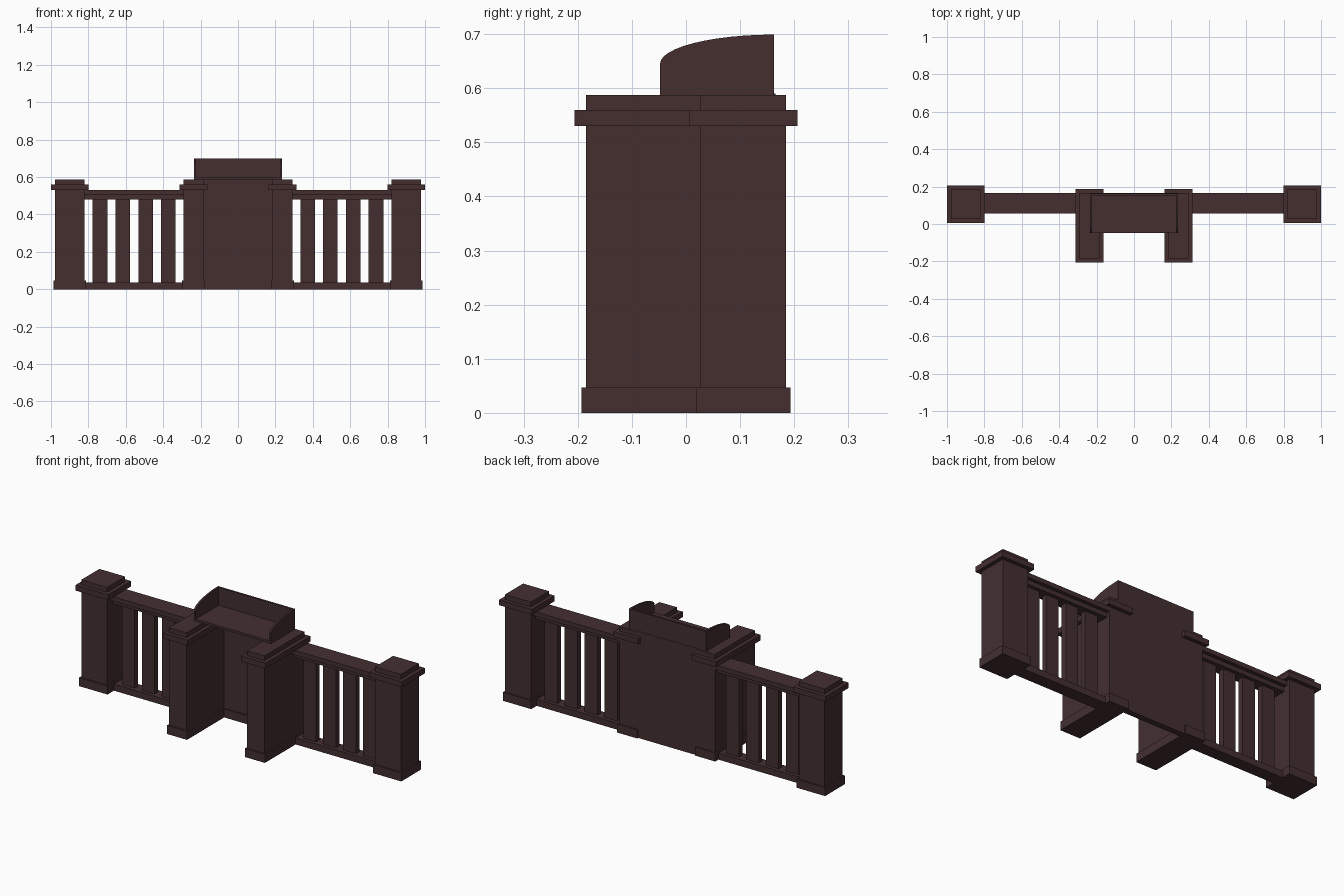
import bpy, bmesh, math

if "Cube" in bpy.data.objects:
    bpy.data.objects.remove(bpy.data.objects["Cube"])

wood = bpy.data.materials.new("dark brown wood")
wood.diffuse_color = (0.058, 0.028, 0.030, 1)
wood.use_nodes = True
wood.node_tree.nodes["Principled BSDF"].inputs["Base Color"].default_value = wood.diffuse_color


def finish(name, bm):
    bmesh.ops.recalc_face_normals(bm, faces=bm.faces)
    me = bpy.data.meshes.new(name)
    bm.to_mesh(me)
    bm.free()
    me.materials.append(wood)
    ob = bpy.data.objects.new(name, me)
    bpy.context.collection.objects.link(ob)
    return ob


def box(name, x, y, z):
    """Box given by its (min, max) ranges."""
    bm = bmesh.new()
    bmesh.ops.create_cube(bm, size=1)
    for v in bm.verts:
        v.co = [r[0] + (c + 0.5) * (r[1] - r[0]) for c, r in zip(v.co, (x, y, z))]
    return finish(name, bm)


def side_box(name, s, x, y, z):
    """Box on the right (s=1) or mirrored to the left (s=-1)."""
    return box(name, x if s > 0 else (-x[1], -x[0]), y, z)


def post(name, s, x, y):
    """Square post with plinth and two-step cap."""
    def grow(d):
        return (x[0] - d, x[1] + d), (y[0] - d, y[1] + d)
    side_box(name + "_shaft", s, x, y, (0, 0.53))
    side_box(name + "_plinth", s, *grow(0.008), (0, 0.047))
    side_box(name + "_cap", s, *grow(0.021), (0.53, 0.56))
    side_box(name + "_cap_top", s, x, y, (0.56, 0.587))


def tray_side(name, x0, x1):
    """Tray end board with a quarter-ellipse top edge."""
    y0, y1, zb, zs, zt = -0.048, 0.163, 0.59, 0.645, 0.699
    prof = [(y1, zb), (y0, zb)]
    for i in range(13):
        a = math.pi / 2 * i / 12
        prof.append((y1 - (y1 - y0) * math.cos(a), zs + (zt - zs) * math.sin(a)))
    bm = bmesh.new()
    f = bm.faces.new([bm.verts.new((x0, y, z)) for y, z in prof])
    r = bmesh.ops.extrude_face_region(bm, geom=[f])
    for v in r["geom"]:
        if isinstance(v, bmesh.types.BMVert):
            v.co.x = x1
    return finish(name, bm)


for s, side in ((1, "right"), (-1, "left")):
    # posts
    post(side + "_end_post", s, (0.82, 0.978), (0.027, 0.185))
    post(side + "_desk_post", s, (0.185, 0.292), (-0.185, 0.165))
    # railing
    side_box(side + "_handrail", s, (0.29, 0.825), (0.055, 0.165), (0.505, 0.53))
    side_box(side + "_upper_rail", s, (0.29, 0.825), (0.075, 0.145), (0.48, 0.505))
    side_box(side + "_bottom_rail", s, (0.29, 0.825), (0.075, 0.145), (0, 0.036))
    for i in range(4):
        cx = 0.372 + 0.122 * i
        side_box(f"{side}_baluster_{i + 1}", s, (cx - 0.039, cx + 0.039),
                 (0.095, 0.125), (0.03, 0.485))
    # tray ends
    tray_side(side + "_tray_end", s * 0.225, s * 0.236)

# back panel with skirting between the desk posts
box("back_panel", (-0.187, 0.187), (0.14, 0.165), (0, 0.59))
box("panel_skirting", (-0.187, 0.187), (0.132, 0.14), (0, 0.047))
# tray
box("tray_floor", (-0.236, 0.236), (-0.048, 0.163), (0.587, 0.6))
box("tray_back", (-0.236, 0.236), (0.152, 0.163), (0.59, 0.699))
